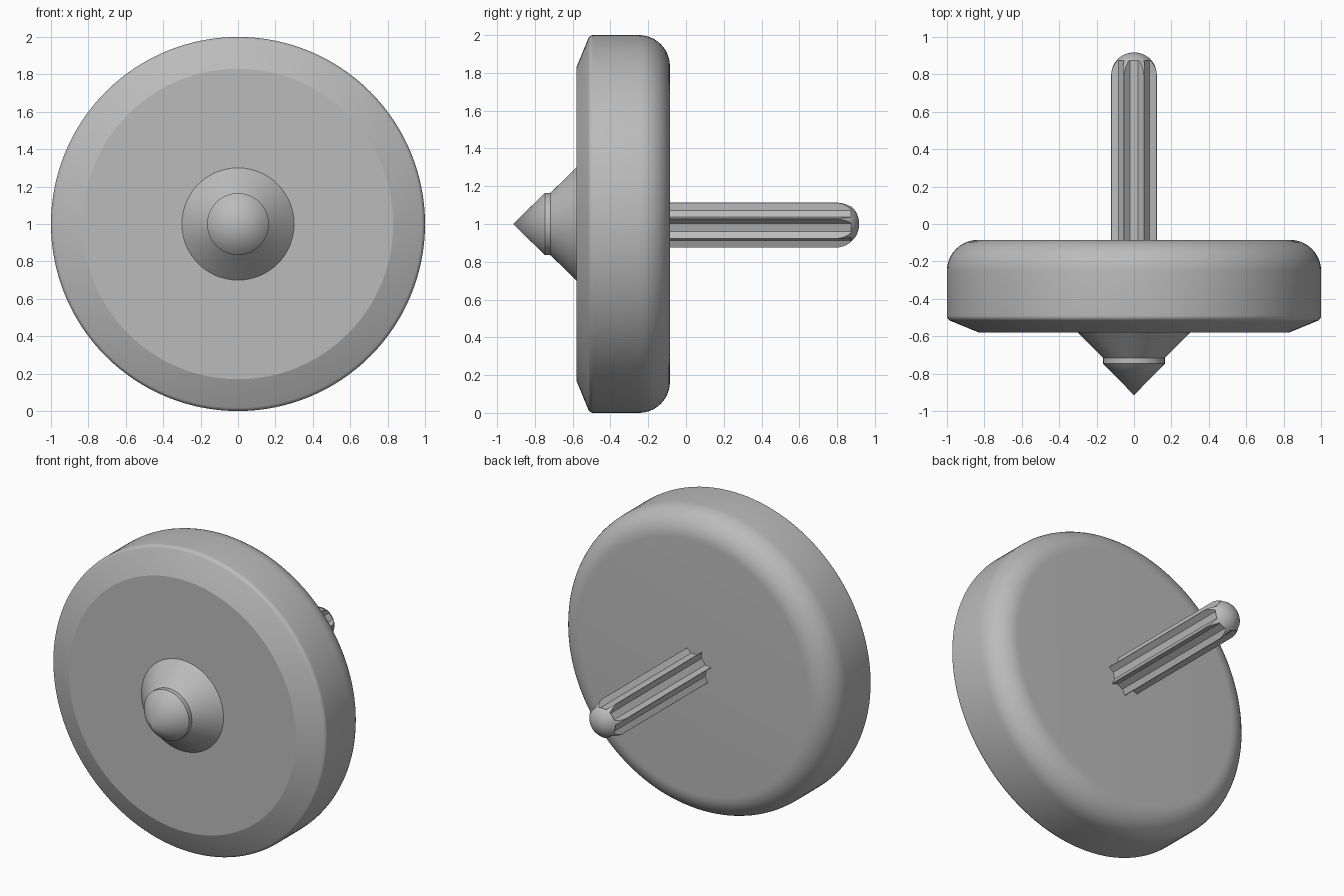
import bpy, bmesh, math
from mathutils import Matrix

cube = bpy.data.objects.get("Cube")
if cube:
    bpy.data.objects.remove(cube, do_unlink=True)

AXIS_Z = 1.0

grey = bpy.data.materials.new("plain grey")
grey.use_nodes = True
colour = (0.5, 0.5, 0.5, 1)
grey.diffuse_color = colour
grey.node_tree.nodes["Principled BSDF"].inputs["Base Color"].default_value = colour


def make_object(name, bm):
    bmesh.ops.recalc_face_normals(bm, faces=bm.faces)
    mesh = bpy.data.meshes.new(name)
    bm.to_mesh(mesh)
    bm.free()
    mesh.materials.append(grey)
    obj = bpy.data.objects.new(name, mesh)
    obj.location.z = AXIS_Z
    bpy.context.collection.objects.link(obj)
    return obj


def smooth(obj, degrees):
    bpy.ops.object.select_all(action='DESELECT')
    obj.select_set(True)
    bpy.context.view_layer.objects.active = obj
    bpy.ops.object.shade_smooth_by_angle(angle=math.radians(degrees))


def lathe(name, profile, steps):
    """Turn a (radius, y) profile around the y axis."""
    bm = bmesh.new()
    verts = [bm.verts.new((r, y, 0)) for r, y in profile]
    edges = [bm.edges.new(pair) for pair in zip(verts, verts[1:])]
    bmesh.ops.spin(bm, geom=verts + edges, cent=(0, 0, 0), axis=(0, 1, 0),
                   angle=math.tau, steps=steps)
    bmesh.ops.remove_doubles(bm, verts=bm.verts, dist=0.0001)
    return make_object(name, bm)


def arc(r, y, radius, start, end, steps):
    """Points of a fillet; angle 0 points outward, 90 to the back."""
    angles = [math.radians(start + (end - start) * i / steps) for i in range(steps + 1)]
    return [(r + radius * math.cos(a), y + radius * math.sin(a)) for a in angles]


# Disc: chamfered front rim, rounded back rim
disc = lathe("disc", [(0, -0.58), (0.83, -0.58)]
             + arc(0.97, -0.49, 0.03, -66, 0, 6)
             + arc(0.835, -0.25, 0.165, 0, 90, 12)
             + [(0, -0.085)], 128)
smooth(disc, 15)

# Hub cone, collar and pointed tip
hub = lathe("hub_tip", [(0, -0.57), (0.31, -0.57), (0.165, -0.717),
                        (0.165, -0.747), (0, -0.915)], 64)
smooth(hub, 30)

# Round-ended stem
RADIUS = 0.125
stem = lathe("fluted_stem", [(0, -0.12), (RADIUS, -0.12)]
             + arc(0, 0.792, RADIUS, 0, 90, 14)[:-1] + [(0, 0.917)], 70)

# Seven tapered grooves cut along the stem
GROOVES = 7
section = [(-0.022, 0.087), (0.022, 0.087), (0.083, 0.14), (-0.083, 0.14)]
for i in range(GROOVES):
    bm = bmesh.new()
    face = bm.faces.new([bm.verts.new((x, -0.2, z)) for x, z in section])
    end = bmesh.ops.extrude_face_region(bm, geom=[face])
    end_verts = [v for v in end["geom"] if isinstance(v, bmesh.types.BMVert)]
    bmesh.ops.translate(bm, verts=end_verts, vec=(0, 1.073, 0))
    bmesh.ops.rotate(bm, verts=bm.verts, cent=(0, 0, 0),
                     matrix=Matrix.Rotation(math.tau * i / GROOVES, 3, 'Y'))
    cutter = make_object("groove_cutter", bm)
    cutter.hide_render = True
    cut = stem.modifiers.new("groove", 'BOOLEAN')
    cut.operation = 'DIFFERENCE'
    cut.solver = 'EXACT'
    cut.object = cutter
    bpy.context.view_layer.objects.active = stem
    bpy.ops.object.modifier_apply(modifier=cut.name)
    bpy.data.objects.remove(cutter, do_unlink=True)
smooth(stem, 25)
